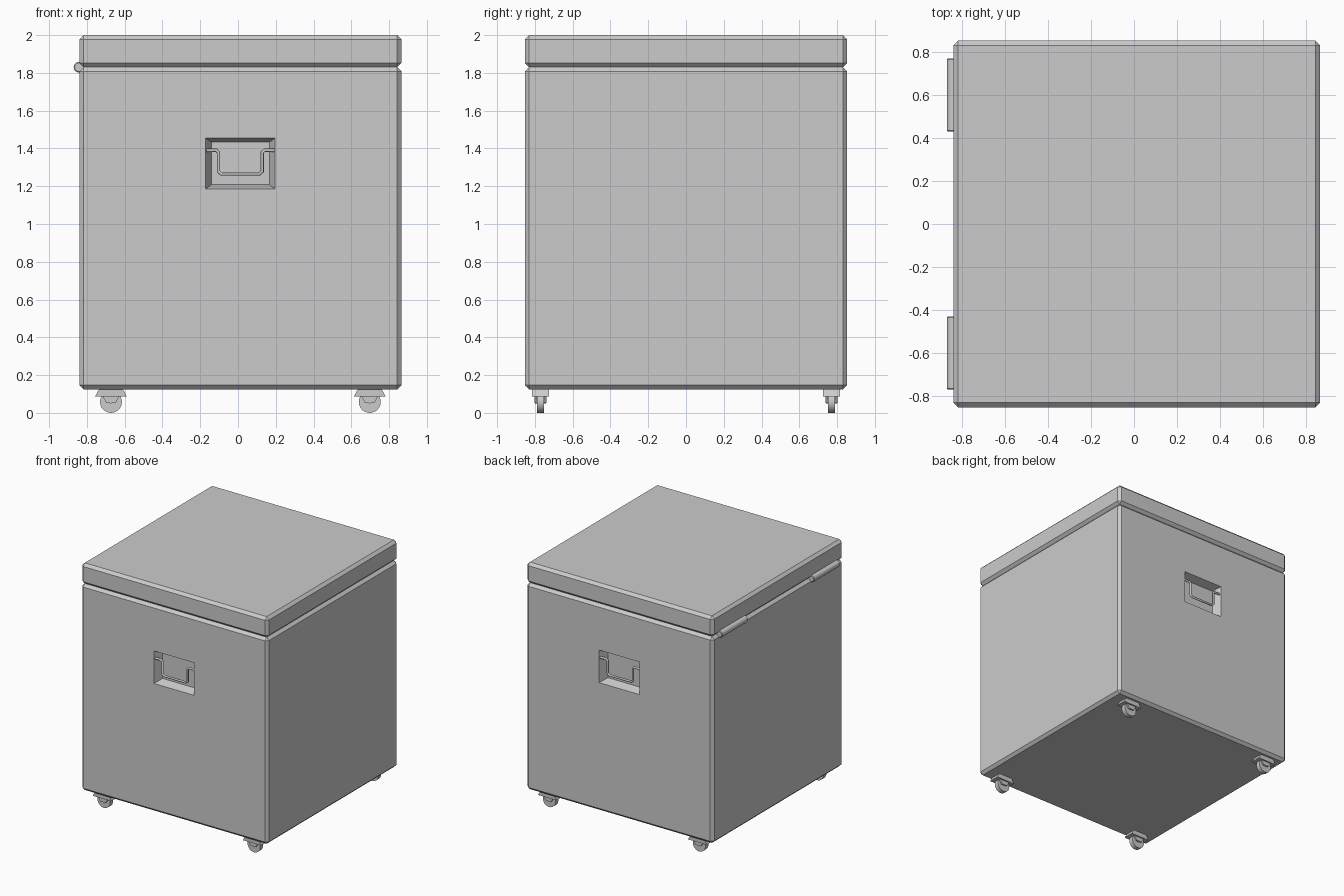
import bpy, bmesh
from math import pi
from mathutils import Matrix

if "Cube" in bpy.data.objects:
    bpy.data.objects.remove(bpy.data.objects["Cube"])

CX = 0.0125      # box centre in x
H = 0.8525       # box half width


def finish(name, bm):
    bmesh.ops.recalc_face_normals(bm, faces=bm.faces[:])
    me = bpy.data.meshes.new(name)
    bm.to_mesh(me)
    bm.free()
    ob = bpy.data.objects.new(name, me)
    bpy.context.collection.objects.link(ob)
    return ob


def box(name, x0, x1, y0, y1, z0, z1, bevel=0):
    bm = bmesh.new()
    bmesh.ops.create_cube(bm, size=1, matrix=Matrix.Translation(
        ((x0 + x1) / 2, (y0 + y1) / 2, (z0 + z1) / 2))
        @ Matrix.Diagonal((x1 - x0, y1 - y0, z1 - z0, 1)))
    if bevel:
        bmesh.ops.bevel(bm, geom=bm.edges[:], offset=bevel, segments=1,
                        affect='EDGES', profile=0.5)
    return finish(name, bm)


def loft(name, a, b):
    """Solid between two four-point loops."""
    bm = bmesh.new()
    va = [bm.verts.new(p) for p in a]
    vb = [bm.verts.new(p) for p in b]
    bm.faces.new(va)
    bm.faces.new(vb)
    for i in range(4):
        j = (i + 1) % 4
        bm.faces.new((va[i], va[j], vb[j], vb[i]))
    return finish(name, bm)


def cylinder_y(name, x, y, z, r, length, sides, bevel=0):
    bm = bmesh.new()
    bmesh.ops.create_cone(bm, cap_ends=True, segments=sides, radius1=r, radius2=r,
                          depth=length, matrix=Matrix.Translation((x, y, z))
                          @ Matrix.Rotation(pi / 2, 4, 'X'))
    if bevel:
        rims = [e for e in bm.edges if any(len(f.verts) > 4 for f in e.link_faces)]
        bmesh.ops.bevel(bm, geom=rims, offset=bevel, segments=1, affect='EDGES', profile=0.5)
    for f in bm.faces:
        f.smooth = len(f.verts) == 4
    for e in bm.edges:
        e.smooth = e.calc_face_angle(0) < 0.6
    return finish(name, bm)


def rect_xz(hw, y, z0, z1):
    return [(CX - hw, y, z0), (CX + hw, y, z0), (CX + hw, y, z1), (CX - hw, y, z1)]


# Chest body and lid, both chamfered
body = box("chest_body", CX - H, CX + H, -H, H, 0.125, 1.83, 0.022)
box("chest_lid", CX - H, CX + H, -H, H, 1.83, 2.0, 0.022)

for side, s in (("front", -1), ("back", 1)):
    # Sloped handle recess, cut a little past the surface
    cutter = loft(side + "_recess_cutter",
                  rect_xz(0.188, s * (H + 0.01), 1.182, 1.457),
                  rect_xz(0.153, s * (H - 0.07), 1.208, 1.433))
    cutter.hide_render = True
    cutter.hide_viewport = True
    cut = body.modifiers.new(side + "_recess", 'BOOLEAN')
    cut.operation = 'DIFFERENCE'
    cut.solver = 'EXACT'
    cut.object = cutter

    # Bent wire handle with eased corners
    half = [(0.18, 1.39), (0.128, 1.39), (0.116, 1.38), (0.116, 1.278), (0.1, 1.264)]
    pts = [(-x, z) for x, z in half] + half[::-1]
    cu = bpy.data.curves.new(side + "_handle", 'CURVE')
    cu.dimensions = '3D'
    cu.bevel_depth = 0.009
    cu.bevel_resolution = 2
    cu.use_fill_caps = True
    sp = cu.splines.new('POLY')
    sp.points.add(len(pts) - 1)
    for p, (x, z) in zip(sp.points, pts):
        p.co = (CX + x, s * (H - 0.014), z, 1)
    bpy.context.collection.objects.link(bpy.data.objects.new(side + "_handle", cu))

    # Hinge barrel on the left edge
    cylinder_y(side + "_hinge", -0.842, s * 0.6, 1.83, 0.028, 0.34, 20, 0.005)

    # Casters: flared plate, fork cheeks, wheel
    for end, t in (("left", -1), ("right", 1)):
        n = f"{side}_{end}_caster_"
        x, y = CX + t * 0.685, s * 0.77

        def ring(hw, z):
            return [(x + i * hw, y + j * 0.044, z)
                    for i, j in ((-1, -1), (1, -1), (1, 1), (-1, 1))]
        loft(n + "plate", ring(0.062, 0.127), ring(0.084, 0.087))
        for k, j in enumerate((-1, 1)):
            yc = y + j * 0.025
            loft(f"{n}fork_{k}",
                 [(x + i * 0.045, yc + m * 0.007, 0.09)
                  for i, m in ((-1, -1), (1, -1), (1, 1), (-1, 1))],
                 [(x + i * 0.025, yc + m * 0.007, 0.053)
                  for i, m in ((-1, -1), (1, -1), (1, 1), (-1, 1))])
        cylinder_y(n + "wheel", x, y, 0.058, 0.058, 0.038, 24)
        cylinder_y(n + "axle", x, y, 0.06, 0.01, 0.06, 12)
